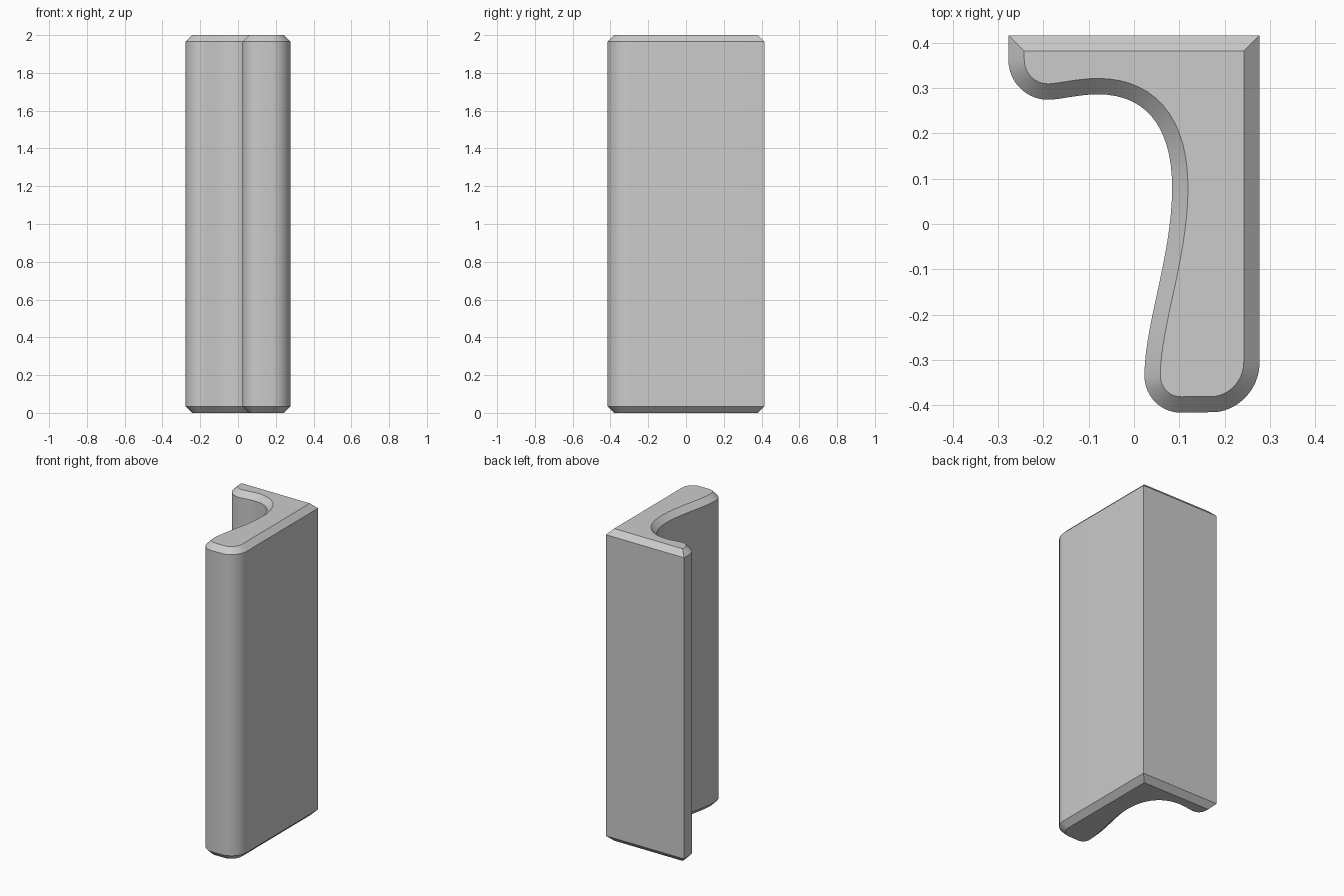
import bpy, bmesh
from mathutils import Vector
from mathutils.geometry import interpolate_bezier

cube = bpy.data.objects.get("Cube")
if cube:
    bpy.data.objects.remove(cube)

HEIGHT, CHAMFER = 2.0, 0.035
K = 0.5523  # quarter-circle handle ratio


def curve(a, b, c, d, steps=16):
    """Bezier points, leaving out the last so that pieces can be chained."""
    pts = interpolate_bezier(*(Vector((*p, 0)) for p in (a, b, c, d)), steps)
    return [p.xy for p in pts[:-1]]


def corner(a, tip, d):
    """Rounded corner from a to d around the sharp tip."""
    a, tip, d = Vector(a), Vector(tip), Vector(d)
    return curve(a, a.lerp(tip, K), d.lerp(tip, K), d, 12)


def inset(pts, dist):
    """Mitred inward offset of a clockwise outline."""
    out = []
    for i, p in enumerate(pts):
        d1 = (p - pts[i - 1]).normalized()
        d2 = (pts[(i + 1) % len(pts)] - p).normalized()
        n1, n2 = Vector((d1.y, -d1.x)), Vector((d2.y, -d2.x))
        out.append(p + (n1 + n2) * dist / (1 + n1.dot(n2)))
    return out


# Cross-section, clockwise from the back corner
outline = [Vector((-0.277, 0.416)), Vector((0.277, 0.416))]
outline += corner((0.277, -0.305), (0.277, -0.416), (0.167, -0.416))
outline += corner((0.103, -0.416), (0.023, -0.416), (0.023, -0.335))
outline += curve((0.023, -0.335), (0.023, -0.22), (0.084, -0.07), (0.084, 0.08))
outline += curve((0.084, 0.08), (0.084, 0.21), (0.03, 0.286), (-0.08, 0.286))
outline += curve((-0.08, 0.286), (-0.12, 0.286), (-0.165, 0.274), (-0.19, 0.274))
outline += corner((-0.19, 0.274), (-0.277, 0.274), (-0.277, 0.362))
outline.append(Vector((-0.277, 0.362)))
small = inset(outline, CHAMFER)

# Stack the sections and skin them
bm = bmesh.new()
levels = [(small, 0), (outline, CHAMFER), (outline, HEIGHT - CHAMFER), (small, HEIGHT)]
rings = [[bm.verts.new((p.x, p.y, z)) for p in sec] for sec, z in levels]
for low, high in zip(rings, rings[1:]):
    for i in range(len(low)):
        bm.faces.new((low[i - 1], low[i], high[i], high[i - 1]))
bm.faces.new(rings[0])
bm.faces.new(rings[-1])
bmesh.ops.recalc_face_normals(bm, faces=bm.faces)

mesh = bpy.data.meshes.new("moulding_profile")
bm.to_mesh(mesh)
bm.free()
moulding = bpy.data.objects.new("moulding_profile", mesh)
bpy.context.collection.objects.link(moulding)

# Plain grey finish
grey = bpy.data.materials.new("light_grey")
grey.use_nodes = True
grey.diffuse_color = (0.6, 0.6, 0.6, 1)
grey.node_tree.nodes["Principled BSDF"].inputs["Base Color"].default_value = (0.6, 0.6, 0.6, 1)
mesh.materials.append(grey)

# Smooth curves, crisp chamfer edges
bpy.ops.object.select_all(action="DESELECT")
moulding.select_set(True)
bpy.context.view_layer.objects.active = moulding
bpy.ops.object.shade_smooth_by_angle(angle=0.52)
